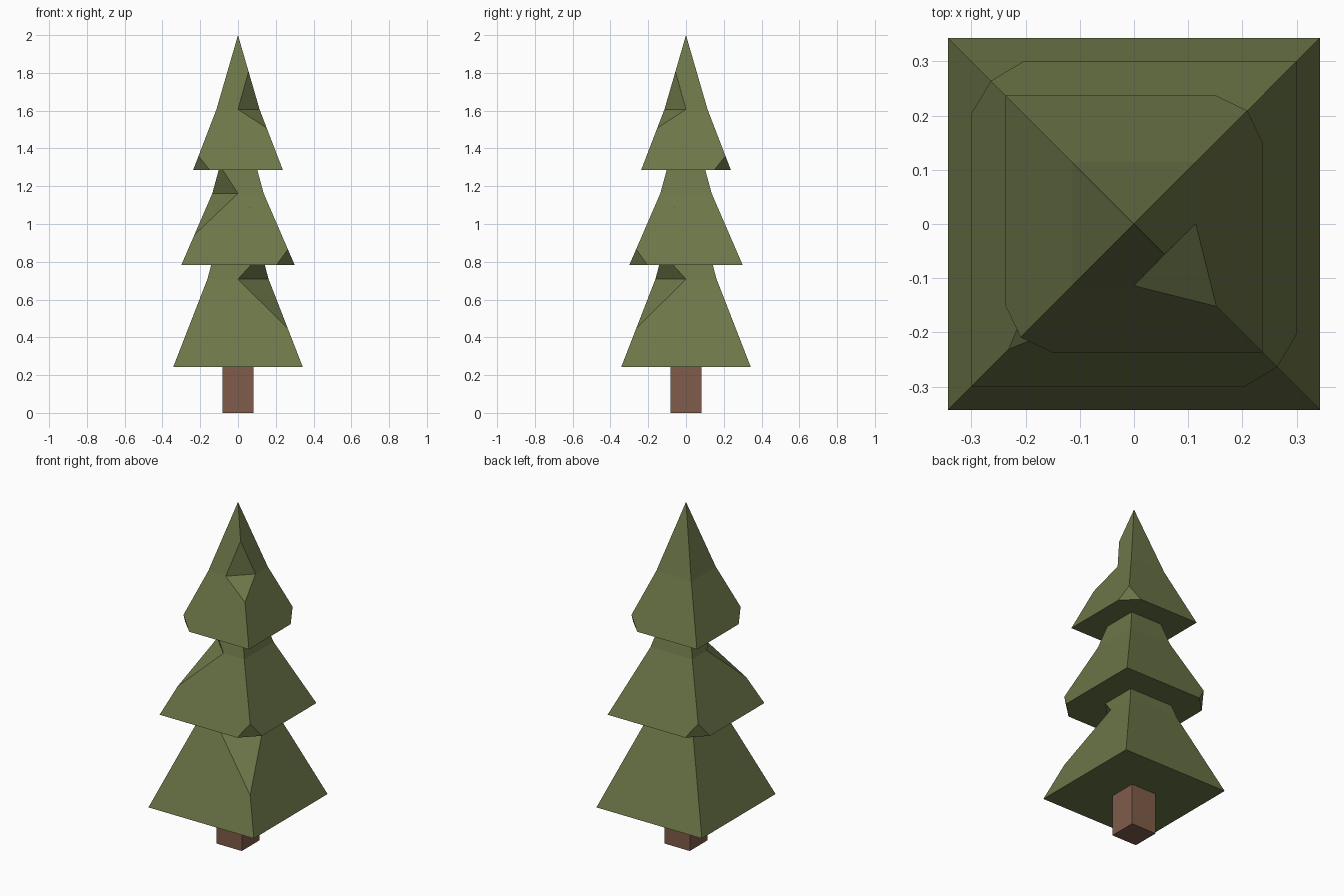
import bpy, bmesh
from mathutils import Vector

if "Cube" in bpy.data.objects:
    bpy.data.objects.remove(bpy.data.objects["Cube"])

SIGNS = [(-1, -1), (1, -1), (1, 1), (-1, 1)]  # corners, counter-clockwise


def material(name, rgb):
    m = bpy.data.materials.new(name)
    m.diffuse_color = (*rgb, 1)
    m.use_nodes = True
    m.node_tree.nodes["Principled BSDF"].inputs["Base Color"].default_value = m.diffuse_color
    return m


def add_object(name, bm, mat):
    bmesh.ops.remove_doubles(bm, verts=bm.verts, dist=1e-5)
    bmesh.ops.recalc_face_normals(bm, faces=bm.faces)
    me = bpy.data.meshes.new(name)
    bm.to_mesh(me)
    bm.free()
    me.materials.append(mat)
    ob = bpy.data.objects.new(name, me)
    bpy.context.collection.objects.link(ob)


def tier(name, base, mid, apex_z, mid_cut, low_half, up_half, base_cuts, chip, chip_in, mat):
    """Two-slope pyramid; base/mid are (half width, z). Some corners are chipped off."""
    (hb, zb), (hm, zm) = base, mid
    apex = Vector((0, 0, apex_z))

    def corner(k, h, z):
        sx, sy = SIGNS[k % 4]
        return Vector((sx * h, sy * h, z))

    def lower(k, h):   # point on the lower corner edge at half width h
        return corner(k, h, zb + (zm - zb) * (hb - h) / (hb - hm))

    def upper(k, h):   # point on the upper corner edge at half width h
        return corner(k, h, zm + (apex_z - zm) * (hm - h) / hm)

    def base_pt(k, j):  # chip point on the base edge from corner k towards j
        a, b = corner(k, hb, zb), corner(j, hb, zb)
        return a.lerp(b, chip / (2 * hb)) if k % 4 in base_cuts else a

    def mid_pt(k, j):
        a, b = corner(k, hm, zm), corner(j, hm, zm)
        return a.lerp(b, 0.5) if k % 4 == mid_cut else a

    faces, bottom = [], []
    for a in range(4):
        b = a + 1
        ca, cb = a in base_cuts, b % 4 in base_cuts
        ma, mb = a == mid_cut, b % 4 == mid_cut
        # lower and upper side faces
        low = [lower(a, hb - chip_in)] if ca else []
        low += [base_pt(a, b), base_pt(b, a)]
        low += [lower(b, hb - chip_in)] if cb else []
        low += [lower(b, low_half)] if mb else []
        low += [mid_pt(b, a), mid_pt(a, b)]
        low += [lower(a, low_half)] if ma else []
        up = [upper(a, up_half)] if ma else []
        up += [mid_pt(a, b), mid_pt(b, a)]
        up += [upper(b, up_half)] if mb else []
        faces += [low, up + [apex]]
        bottom += ([base_pt(a, a - 1)] if ca else []) + [base_pt(a, b)]
        # chipped corners
        if ca:
            faces.append([base_pt(a, a - 1), base_pt(a, b), lower(a, hb - chip_in)])
        if ma:
            p, n = mid_pt(a, a - 1), mid_pt(a, b)
            faces += [[p, lower(a, low_half), n], [p, n, upper(a, up_half)]]
    faces.append(bottom[::-1])

    # share vertices by position; skip repeated points
    bm = bmesh.new()
    cache = {}
    for f in faces:
        vs = []
        for p in f:
            key = tuple(round(c, 4) for c in p)
            if key not in cache:
                cache[key] = bm.verts.new(p)
            if cache[key] not in vs:
                vs.append(cache[key])
        bm.faces.new(vs)
    add_object(name, bm, mat)


green = material("leaf green", (0.15, 0.182, 0.065))
brown = material("bark brown", (0.215, 0.107, 0.068))

# Foliage tiers
tier("bottom_foliage", (0.343, 0.243), (0.162, 0.708), 1.31, 1, 0.264, 0.125,
     (), 0, 0, green)
tier("middle_foliage", (0.30, 0.783), (0.136, 1.162), 1.66, 0, 0.231, 0.096,
     (1, 3), 0.096, 0.036, green)
tier("top_foliage", (0.237, 1.287), (0.114, 1.607), 2.0, 1, 0.152, 0.056,
     (0, 2), 0.086, 0.028, green)

# Trunk
bm = bmesh.new()
bmesh.ops.create_cube(bm, size=1)
bmesh.ops.scale(bm, vec=(0.163, 0.163, 0.26), verts=bm.verts)
bmesh.ops.translate(bm, vec=(0, 0, 0.13), verts=bm.verts)
add_object("trunk", bm, brown)
